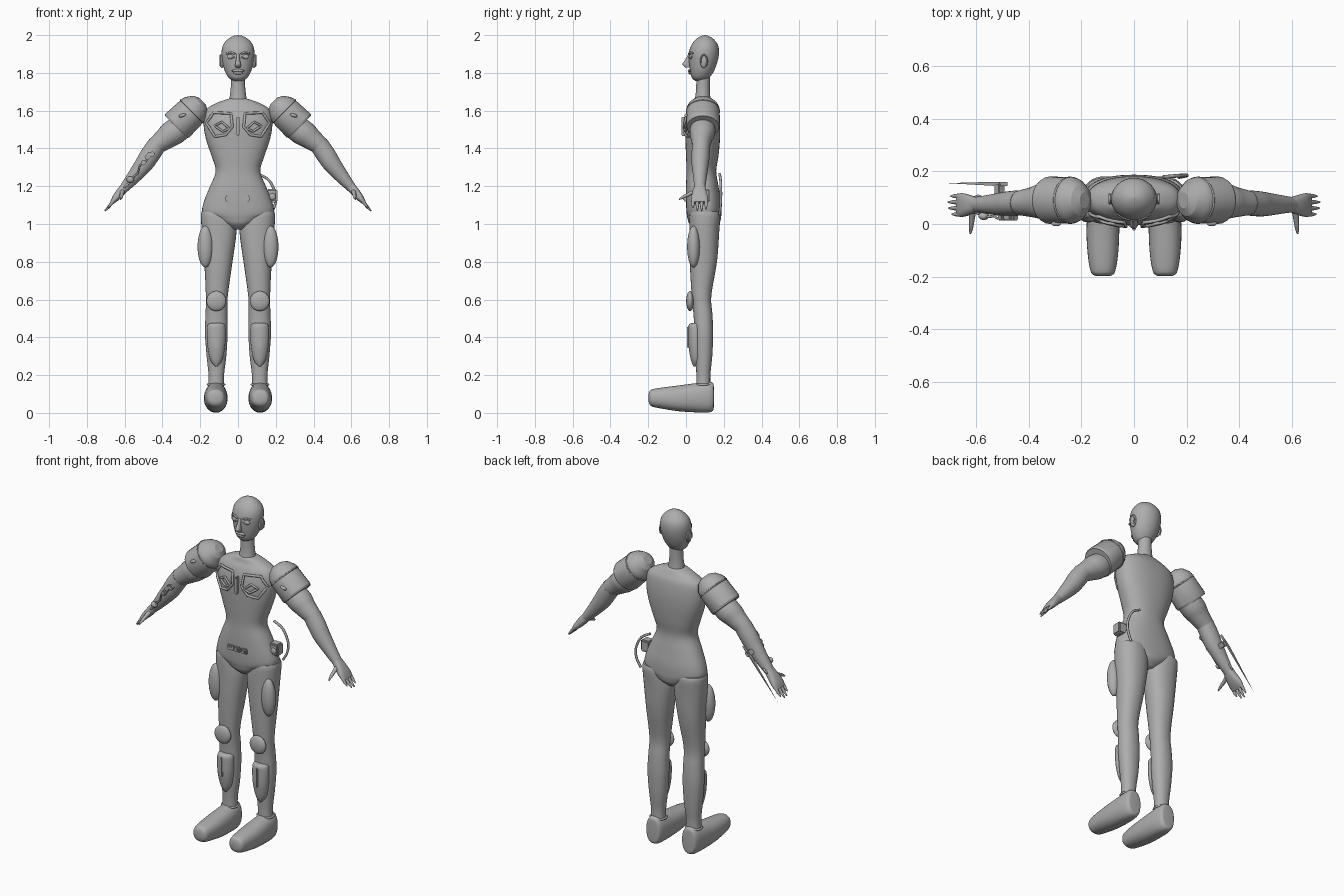
import bpy, bmesh, math
from mathutils import Vector
from mathutils.bvhtree import BVHTree

cube = bpy.data.objects.get("Cube")
if cube:
    bpy.data.objects.remove(cube, do_unlink=True)

grey = bpy.data.materials.new("plain_grey")
grey.use_nodes = True
grey.diffuse_color = (0.42, 0.42, 0.42, 1)
grey.node_tree.nodes["Principled BSDF"].inputs["Base Color"].default_value = (0.42, 0.42, 0.42, 1)
X, Y, Z = Vector((1, 0, 0)), Vector((0, 1, 0)), Vector((0, 0, 1))
SIDES = ((1, "left_"), (-1, "right_"))


def finish(name, bm, angle=40):
    bmesh.ops.recalc_face_normals(bm, faces=bm.faces)
    me = bpy.data.meshes.new(name)
    bm.to_mesh(me)
    bm.free()
    ob = bpy.data.objects.new(name, me)
    bpy.context.collection.objects.link(ob)
    me.materials.append(grey)
    bpy.ops.object.select_all(action='DESELECT')
    ob.select_set(True)
    bpy.context.view_layer.objects.active = ob
    bpy.ops.object.shade_smooth_by_angle(angle=math.radians(angle))
    return ob


def smooth_rings(rings, steps):
    """Catmull-Rom interpolation between sections."""
    out = []
    for i in range(len(rings) - 1):
        a, b, c, d = (rings[min(max(k, 0), len(rings) - 1)] for k in range(i - 1, i + 3))
        for s in range(steps):
            t = s / steps
            out.append([(2 * q + (r - p) * t + (2 * p - 5 * q + 4 * r - w) * t * t
                         + (3 * q - p - 3 * r + w) * t ** 3) / 2 for p, q, r, w in zip(a, b, c, d)])
    return out + [rings[-1]]


def loft(name, rings, u=X, v=Y, side=1, power=2.0, steps=4, seg=32, angle=40):
    """Sections are (x, y, z, half size along u, half size along v)."""
    bm = bmesh.new()
    loops = []
    for x, y, z, ru, rv in (smooth_rings(rings, steps) if steps > 1 else rings):
        loop = []
        for k in range(seg):
            c, s = math.cos(k * math.tau / seg), math.sin(k * math.tau / seg)
            p = (Vector((x, y, z)) + u * math.copysign(abs(c) ** (2 / power), c) * max(ru, .001)
                 + v * math.copysign(abs(s) ** (2 / power), s) * max(rv, .001))
            p.x *= side
            loop.append(bm.verts.new(p))
        loops.append(loop)
    for a, b in zip(loops, loops[1:]):
        for k in range(seg):
            bm.faces.new((a[k], a[k - 1], b[k - 1], b[k]))
    bm.faces.new(loops[0])
    bm.faces.new(loops[-1])
    return finish(name, bm, angle)


def column(name, rows, x=0.0, **kw):
    """Vertical loft from rows (z, half width, front y, back y)."""
    return loft(name, [(x, (f + b) / 2, z, w, (b - f) / 2) for z, w, f, b in rows], **kw)


def ball(name, pos, size, rot=0):
    bm = bmesh.new()
    bmesh.ops.create_uvsphere(bm, u_segments=24, v_segments=14, radius=1)
    ob = finish(name, bm, 60)
    ob.location, ob.scale, ob.rotation_euler = pos, size, (0, rot, 0)
    return ob


def box(name, pos, size, rot=0, bevel=.004):
    bm = bmesh.new()
    bmesh.ops.create_cube(bm, size=1)
    bmesh.ops.scale(bm, vec=size, verts=bm.verts)
    bmesh.ops.bevel(bm, geom=bm.edges[:], offset=bevel, segments=2, affect='EDGES')
    ob = finish(name, bm, 35)
    ob.location, ob.rotation_euler = pos, (0, rot, 0)
    return ob


def tube(name, pts, r, closed=False):
    cu = bpy.data.curves.new(name, 'CURVE')
    cu.dimensions, cu.bevel_depth, cu.bevel_resolution, cu.use_fill_caps = '3D', r, 2, True
    sp = cu.splines.new('POLY')
    sp.points.add(len(pts) - 1)
    for p, q in zip(sp.points, pts):
        p.co = (*q, 1)
    sp.use_cyclic_u = closed
    cu.materials.append(grey)
    ob = bpy.data.objects.new(name, cu)
    bpy.context.collection.objects.link(ob)
    bpy.ops.object.select_all(action='DESELECT')
    ob.select_set(True)
    bpy.context.view_layer.objects.active = ob
    bpy.ops.object.convert(target='MESH')


# Torso, neck and head
torso = column("torso", [
    (.97, .035, .05, .14), (1.0, .085, .018, .175), (1.03, .14, .008, .185), (1.06, .188, .003, .187),
    (1.12, .18, 0, .185), (1.2, .148, 0, .172), (1.28, .118, .003, .16), (1.36, .14, 0, .172),
    (1.45, .17, -.003, .18), (1.53, .182, -.003, .18), (1.6, .172, .015, .17), (1.635, .125, .035, .152),
    (1.66, .06, .045, .135), (1.667, .02, .07, .11)], power=2.3, seg=48)
column("neck", [(1.63, .05, .04, .135), (1.68, .043, .05, .128), (1.73, .038, .054, .126), (1.8, .038, .055, .127)])
head = column("head", [
    (1.757, .025, .05, .11), (1.775, .05, .03, .125), (1.81, .07, .022, .148), (1.86, .083, .016, .167),
    (1.91, .087, .016, .175), (1.95, .078, .03, .168), (1.98, .052, .055, .145), (1.995, .025, .08, .12),
    (2.0, .002, .098, .102)])


def front_of(ob):
    tree = BVHTree.FromObject(ob, bpy.context.evaluated_depsgraph_get())
    return lambda x, z: tree.ray_cast(Vector((x, -1, z)), Y)[0].y


chest, face = front_of(torso), front_of(head)

# Face
loft("nose", [(0, .02, 1.9, .008, .008), (0, .01, 1.87, .01, .014), (0, .002, 1.845, .015, .021),
              (0, .012, 1.828, .014, .014)], seg=16)
for i, z in enumerate((1.812, 1.799)):
    ball(("upper_lip", "lower_lip")[i], (0, face(0, z) - .001, z), (.034 - .007 * i, .01, .008))
for s, n in SIDES:
    ball(n + "eyelid", (s * .037, face(.037, 1.885) + .003, 1.885), (.021, .009, .013))
    tube(n + "brow", [(s * x, face(x, z) - .001, z) for x, z in ((.015, 1.901), (.037, 1.909), (.062, 1.902))], .005)
    tube(n + "lid_crease", [(s * x, face(x, z) - .002, z) for x, z in ((.018, 1.884), (.037, 1.878), (.057, 1.884))], .003)
    ball(n + "ear", (s * .085, .095, 1.863), (.012, .021, .037))
    tube(n + "ear_rim", [(s * .093, .095 + .017 * math.cos(a * .5), 1.863 + .032 * math.sin(a * .5))
                         for a in range(-2, 8)], .004)

# Chest frames, bar and belt plates
hexagon = ((.037, 1.585), (.13, 1.59), (.168, 1.535), (.122, 1.463), (.065, 1.472), (.03, 1.515))
diamond = ((.045, 1.505), (.085, 1.54), (.125, 1.52), (.08, 1.49))


def on_chest(points, s):
    out = []
    for (xa, za), (xb, zb) in zip(points, points[1:] + points[:1]):
        for t in (0, .25, .5, .75):
            x, z = xa + (xb - xa) * t, za + (zb - za) * t
            out.append((s * x, chest(x, z) - .005, z))
    return out


for s, n in SIDES:
    tube(n + "chest_frame", on_chest(hexagon, s), .007, True)
    tube(n + "chest_diamond", on_chest(diamond, s), .006, True)
box("chest_bar", (0, -.01, 1.517), (.014, .03, .1))
for i, x in enumerate((-.046, -.003, .042)):
    box("belt_plate_%d" % i, (x, chest(x, 1.135), 1.135), (.038, .022, .03))
    box("belt_stud_%d" % i, (x, chest(x, 1.135) - .011, 1.135), (.02, .008, .014), bevel=.002)

# Arms
across = Vector((.74, 0, .67))
cuff = Vector((.707, 0, .707))
for s, n in SIDES:
    loft(n + "shoulder_guard", [
        (.188, .09, 1.65, .025, .03), (.2, .09, 1.64, .055, .06), (.223, .09, 1.617, .078, .083),
        (.235, .09, 1.605, .084, .088), (.32, .09, 1.522, .089, .09), (.328, .09, 1.514, .084, .085)],
        u=cuff, side=s, steps=1, seg=24, angle=25)
    tube(n + "guard_band", [tuple(Vector((s * (.243 + .0601 * math.cos(a)), .09 + .0865 * math.sin(a),
         1.597 + .0601 * math.cos(a)))) for a in [k * math.tau / 24 for k in range(24)]], .004, True)
    ball(n + "guard_stud", (s * .295, .002, 1.575), (.02, .01, .009), s * .3)
    loft(n + "upper_arm", [(.2, .09, 1.6, .05, .05), (.328, .088, 1.495, .07, .068), (.385, .083, 1.45, .06, .057),
                           (.437, .08, 1.41, .048, .046), (.46, .078, 1.38, .042, .042)], u=across, side=s)
    loft(n + "forearm", [(.432, .08, 1.415, .051, .048), (.47, .077, 1.36, .052, .048), (.5, .075, 1.315, .048, .045),
                         (.56, .074, 1.24, .035, .035), (.607, .073, 1.185, .024, .028)], u=across, side=s)
    loft(n + "hand", [(.595, .073, 1.2, .024, .028), (.625, .072, 1.165, .023, .038), (.65, .072, 1.135, .018, .045),
                      (.668, .072, 1.112, .01, .043)], u=across, side=s, power=2.6)
    for i in range(4):
        y, reach = .037 + .023 * i, (.03, .043, .045, .035)[i]
        loft(n + "finger_%d" % i, [(.655, y, 1.13, .009, .01), (.66 + reach * .5, y, 1.12 - reach * .6, .008, .008),
                                   (.66 + reach, y, 1.12 - reach * 1.15, .003, .003)], u=across, side=s, seg=12)
    loft(n + "thumb", [(.61, .06, 1.18, .014, .014), (.615, .02, 1.16, .011, .011), (.618, -.015, 1.143, .008, .009),
                       (.621, -.038, 1.13, .003, .004)], v=Z, side=s, seg=12)

# Right forearm gear and blade
for i, (x, z, w) in enumerate(((-.475, 1.36, .04), (-.50, 1.325, .025), (-.455, 1.37, .025))):
    box("forearm_panel_%d" % i, (x, .028, z), (w, .03, .025), -.9)
ball("forearm_button", (-.57, .03, 1.235), (.02, .015, .017))
tube("forearm_wire", [(-.48, .02, 1.34), (-.52, .022, 1.31), (-.53, .03, 1.27), (-.57, .025, 1.235)], .005)
tube("wrist_band", [(-.59 + .022 * math.cos(k * .5236), .073 + .033 * math.sin(k * .5236),
                     1.205 + .02 * math.cos(k * .5236)) for k in range(12)], .006, True)
box("blade_mount", (-.51, .13, 1.3), (.03, .05, .03), -.9)
bm = bmesh.new()
base = [bm.verts.new((x, y, z)) for x, z in ((-.48, 1.34), (-.535, 1.29)) for y in (.145, .16)]
tip = bm.verts.new((-.71, .155, 1.07))
for a, b in ((0, 1), (1, 3), (3, 2), (2, 0)):
    bm.faces.new((base[a], base[b], tip))
bm.faces.new([base[k] for k in (0, 1, 3, 2)])
finish("forearm_blade", bm)

# Hip device with a curved aerial
box("hip_box", (.18, .1, 1.15), (.06, .055, .07), bevel=.008)
ball("hip_dial", (.182, .072, 1.145), (.018, .008, .018))
tube("hip_aerial", [(p[0], p[1], p[2]) for p in smooth_rings([
    (.11, .178, 1.265), (.165, .183, 1.23), (.198, .185, 1.16), (.195, .183, 1.1), (.17, .178, 1.05)], 5)], .007)

# Legs, pads and feet
for s, n in SIDES:
    loft(n + "leg", [
        (.11, .1, 1.065, .082, .075), (.108, .1, 1.04, .088, .081), (.1, .097, .96, .092, .079),
        (.104, .092, .8, .075, .072), (.112, .082, .62, .058, .052), (.114, .09, .52, .058, .05),
        (.115, .094, .42, .06, .05), (.114, .094, .3, .052, .045), (.115, .092, .2, .041, .037),
        (.116, .092, .12, .042, .038)], side=s, power=2.2)
    ball(n + "thigh_pad", (s * .173, .04, .88), (.041, .034, .11))
    ball(n + "knee_pad", (s * .115, .022, .592), (.052, .021, .053))
    column(n + "shin_pad", [(.245, .006, .04, .06), (.28, .032, .026, .08), (.35, .046, .014, .085),
                            (.42, .05, .012, .085), (.465, .046, .014, .085), (.475, .03, .03, .075)],
           x=.115, side=s, seg=24)
    box(n + "shin_strip", (s * .115, .014, .4), (.012, .016, .115))
    tube(n + "ankle_ring", [(s * .116 + .044 * math.cos(k * .3927), .092 + .04 * math.sin(k * .3927), .15)
                            for k in range(16)], .006, True)
    loft(n + "foot", [
        (.117, .147, .085, .03, .055), (.117, .142, .085, .043, .074), (.117, .115, .084, .053, .082),
        (.117, .05, .08, .06, .077), (.118, -.04, .077, .062, .068), (.118, -.12, .078, .057, .057),
        (.118, -.175, .079, .048, .047), (.118, -.192, .08, .038, .036), (.118, -.198, .08, .022, .02)],
        v=Z, side=s, power=2.3)
